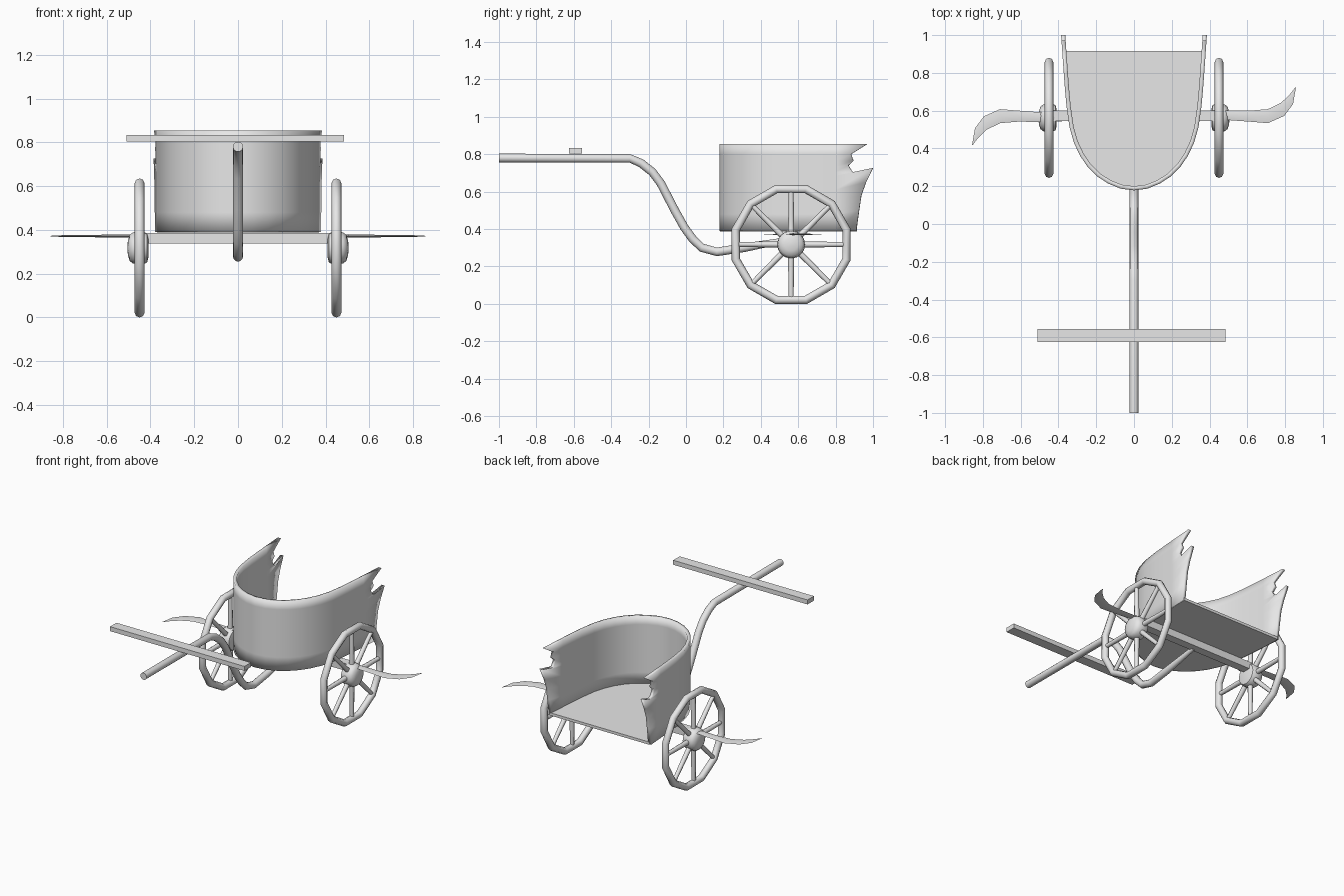
import bpy, bmesh, math
from mathutils import Vector, Matrix

if "Cube" in bpy.data.objects:
    bpy.data.objects.remove(bpy.data.objects["Cube"])

grey = bpy.data.materials.new("plain grey")
grey.diffuse_color = (0.8, 0.8, 0.8, 1)
grey.use_nodes = True
grey.node_tree.nodes["Principled BSDF"].inputs["Base Color"].default_value = grey.diffuse_color


def finish(ob, angle=40):
    ob.data.materials.clear()
    ob.data.materials.append(grey)
    bpy.ops.object.select_all(action='DESELECT')
    ob.select_set(True)
    bpy.context.view_layer.objects.active = ob
    bpy.ops.object.shade_smooth_by_angle(angle=math.radians(angle))
    return ob


def mesh_object(name, verts, faces, fix=True, angle=40):
    me = bpy.data.meshes.new(name)
    me.from_pydata([tuple(v) for v in verts], [], faces)
    if fix:
        bm = bmesh.new()
        bm.from_mesh(me)
        bmesh.ops.recalc_face_normals(bm, faces=bm.faces)
        bm.to_mesh(me)
        bm.free()
    ob = bpy.data.objects.new(name, me)
    bpy.context.collection.objects.link(ob)
    return finish(ob, angle)


def loft(name, rings, angle=40):
    """Join equal rings of points into a closed, capped skin."""
    n = len(rings[0])
    verts = [p for r in rings for p in r]
    faces = [(k * n + i, k * n + (i + 1) % n, (k + 1) * n + (i + 1) % n, (k + 1) * n + i)
             for k in range(len(rings) - 1) for i in range(n)]
    faces += [tuple(range(n)), tuple(range(len(verts) - n, len(verts)))]
    return mesh_object(name, verts, faces, True, angle)


def box(name, lo, hi):
    bpy.ops.mesh.primitive_cube_add(size=1)
    ob = bpy.context.object
    ob.name = name
    lo, hi = Vector(lo), Vector(hi)
    ob.data.transform(Matrix.Translation((lo + hi) / 2) @ Matrix.Diagonal((hi - lo).to_4d()))
    return finish(ob)


# Basket wall: U-shaped plan, torn rear edges
plan = [(0, .178), (.07, .187), (.137, .214), (.195, .252), (.245, .302), (.285, .36),
        (.318, .43), (.341, .51), (.357, .62), (.366, .72), (.372, .80)]
rear = [(.91, .39), (.925, .50), (.937, .58), (.962, .65), (1.0, .727), (.935, .695),
        (.89, .705), (.868, .74), (.895, .765), (.882, .80), (.97, .855)]
rows = [.39, .48, .55, .61, .66, .685, .705, .735, .765, .80, .855]
verts = []
for (ry, rz), z in zip(rear, rows):
    half = [(x, y, z) for x, y in plan] + [(.372 + (ry - .8) * .07, ry, rz)]
    verts += [(-x, y, h) for x, y, h in reversed(half[1:])] + half
n = 2 * len(plan) + 1
faces = [(j * n + i, j * n + i + 1, (j + 1) * n + i + 1, (j + 1) * n + i)
         for j in range(len(rows) - 1) for i in range(n - 1)]
wall = mesh_object("basket_wall", verts, faces, False)
solid = wall.modifiers.new("thickness", 'SOLIDIFY')
solid.thickness = .022
solid.offset = -1

# Basket floor
half = [(x * .985, y + .005) for x, y in plan] + [(.37, .915)]
outline = [(-x, y) for x, y in reversed(half[1:])] + half
loft("basket_floor", [[(x, y, z) for x, y in outline] for z in (.388, .406)])

# Axle beam
box("axle", (-.43, .545, .338), (.43, .6, .386))

# Draught pole, swept along a curve in the middle plane
path = [(-1, .78), (-.3, .778), (-.24, .752), (-.18, .705), (-.135, .645), (-.06, .5),
        (-.01, .41), (.035, .348), (.085, .3), (.165, .278), (.31, .3), (.56, .345)]
rings = []
for k, (y, z) in enumerate(path):
    a, b = path[max(k - 1, 0)], path[min(k + 1, len(path) - 1)]
    t = Vector((0, b[0] - a[0], b[1] - a[1])).normalized()
    up = Vector((1, 0, 0)).cross(t)
    r = .023 if k < 11 else .014
    rings.append([Vector((0, y, z)) + r * (math.cos(q) * Vector((1, 0, 0)) + math.sin(q) * up)
                  for q in (math.tau * i / 12 for i in range(12))])
loft("draught_pole", rings, 50)

# Yoke bar across the pole
box("yoke", (-.51, -.625, .803), (.485, -.557, .833))

# Wheels, hubs, spokes and blades
CY, CZ = .562, .3175
hub_profile = [(.41, .045), (.415, .066), (.43, .073), (.455, .075), (.48, .071),
               (.495, .06), (.503, .035), (.506, .008)]
# Blade stations: rear edge x, y, then front edge x, y, then half thickness
blade = [(.38, .598, .38, .548, .006), (.50, .602, .50, .550, .006), (.61, .600, .61, .542, .006),
         (.709, .608, .709, .534, .005), (.78, .643, .795, .572, .004),
         (.825, .686, .842, .635, .003), (.855, .725, .857, .722, .001)]
for side, s in (("right", 1), ("left", -1)):
    bpy.ops.mesh.primitive_torus_add(major_segments=12, minor_segments=8,
                                     major_radius=.3065, minor_radius=.0225)
    rim = bpy.context.object
    rim.name = side + "_wheel_rim"
    rim.data.transform(Matrix.Translation((s * .45, CY, CZ))
                       @ Matrix.Rotation(math.radians(15), 4, 'X')
                       @ Matrix.Rotation(math.radians(90), 4, 'Y'))
    finish(rim, 50)

    loft(side + "_hub", [[(s * x, CY + r * math.cos(q), CZ + r * math.sin(q))
                          for q in (math.tau * i / 16 for i in range(16))]
                         for x, r in hub_profile], 50)

    for i in range(8):
        bpy.ops.mesh.primitive_cone_add(vertices=8, radius1=.017, radius2=.013, depth=.27)
        spoke = bpy.context.object
        spoke.name = f"{side}_spoke_{i + 1}"
        spoke.data.transform(Matrix.Translation((s * .45, CY, CZ))
                             @ Matrix.Rotation(math.tau * i / 8, 4, 'X')
                             @ Matrix.Translation((0, 0, .165)))
        finish(spoke, 50)

    # The left blade is the right one turned half way round
    rings = []
    for xu, yu, xl, yl, h in blade:
        ring = [(xu, yu, .372), ((xu + xl) / 2, (yu + yl) / 2, .372 + h),
                (xl, yl, .372), ((xu + xl) / 2, (yu + yl) / 2, .372 - h)]
        rings.append([(s * x, .571 + s * (y - .571), z) for x, y, z in ring])
    loft(side + "_blade", rings, 50)
